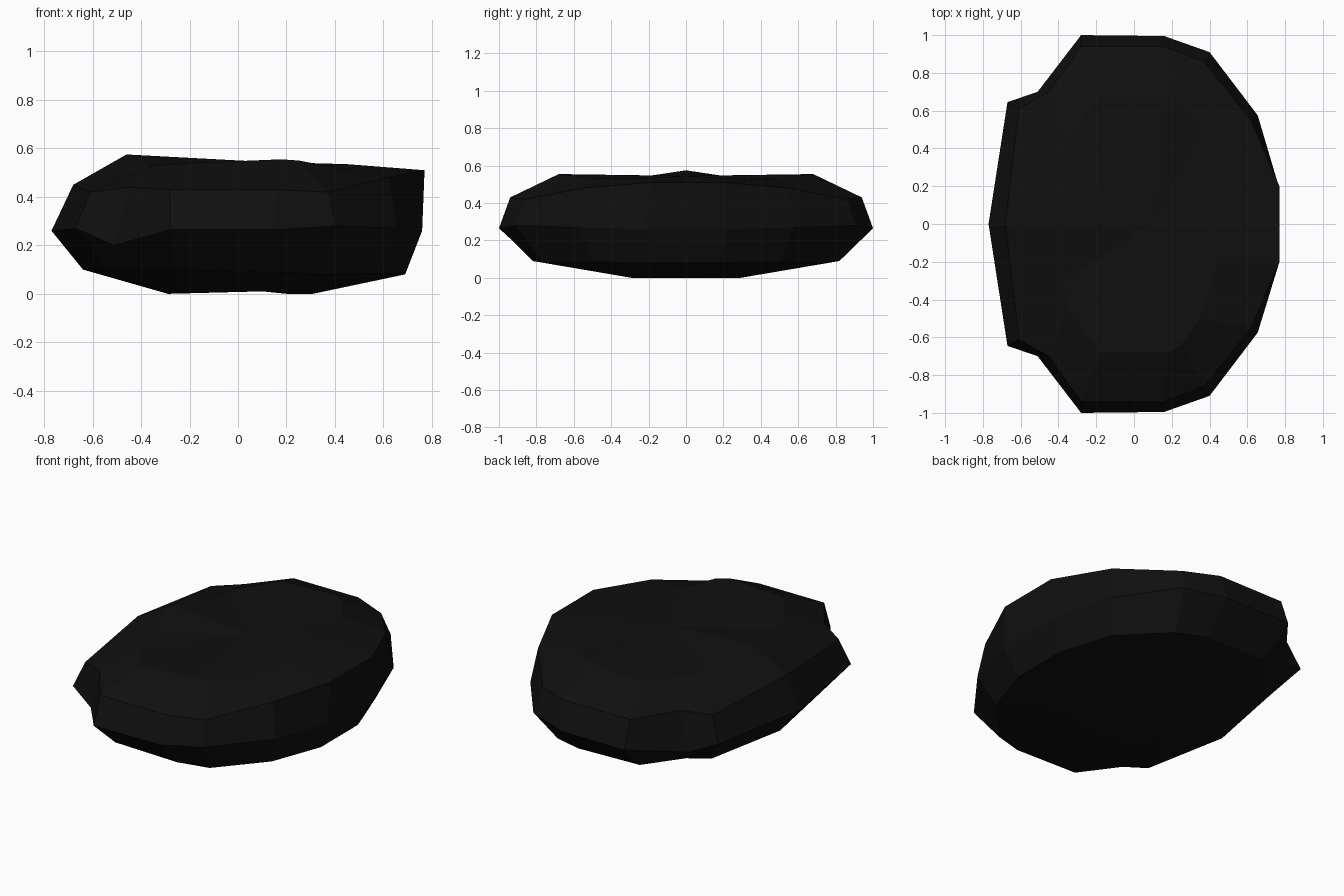
import bpy, bmesh

if "Cube" in bpy.data.objects:
    bpy.data.objects.remove(bpy.data.objects["Cube"])

# Half outlines (y >= 0) from the right side round to the left tip, bottom to top
bottom = [(.31, .10, 0), (.31, .20, 0), (.20, .29, 0), (.10, .29, .01),
          (-.20, .29, .005), (-.28, .20, 0), (-.29, .10, 0), (-.29, 0, 0)]
low = [(.69, .18, .08), (.58, .50, .085), (.34, .76, .08), (.16, .82, .09),
       (-.26, .82, .10), (-.42, .60, .10), (-.54, .52, .10), (-.64, 0, .10)]
middle = [(.76, .22, .26), (.655, .575, .27), (.40, .91, .28), (.16, .995, .265),
          (-.28, 1.0, .265), (-.51, .70, .20), (-.67, .645, .27), (-.77, 0, .26)]
upper = [(.77, .20, .51), (.62, .55, .48), (.37, .86, .42), (.16, .94, .43),
         (-.28, .94, .43), (-.45, .70, .44), (-.61, .61, .42), (-.68, 0, .45)]
top = [(.45, .17, .535), (.35, .50, .53), (.25, .64, .55), (.18, .68, .555),
       (-.18, .68, .54), (-.35, .45, .53), (-.37, .30, .53), (-.46, 0, .575)]


def full_ring(bm, half):
    """Mirror a half outline across y = 0 and return its vertices in order."""
    pts = half + [(x, -y, z) for x, y, z in reversed(half[:-1])]
    return [bm.verts.new(p) for p in pts]


# Rock: loft the rings and cap both ends
bm = bmesh.new()
rings = [full_ring(bm, h) for h in (bottom, low, middle, upper, top)]
for a, b in zip(rings, rings[1:]):
    for i in range(len(a)):
        j = (i + 1) % len(a)
        bm.faces.new((a[i], a[j], b[j], b[i]))
bm.faces.new(rings[0][::-1])

# Slightly sunken cap behind the raised left peak
centre = bm.verts.new((.1, 0, .545))
for i, v in enumerate(rings[-1]):
    bm.faces.new((v, rings[-1][(i + 1) % len(rings[-1])], centre))
bmesh.ops.recalc_face_normals(bm, faces=bm.faces)

mesh = bpy.data.meshes.new("rock")
bm.to_mesh(mesh)
bm.free()
rock = bpy.data.objects.new("rock", mesh)
bpy.context.collection.objects.link(rock)

# Near-black stone
stone = bpy.data.materials.new("black stone")
stone.diffuse_color = (.005, .005, .005, 1)
stone.use_nodes = True
stone.node_tree.nodes["Principled BSDF"].inputs["Base Color"].default_value = stone.diffuse_color
mesh.materials.append(stone)
